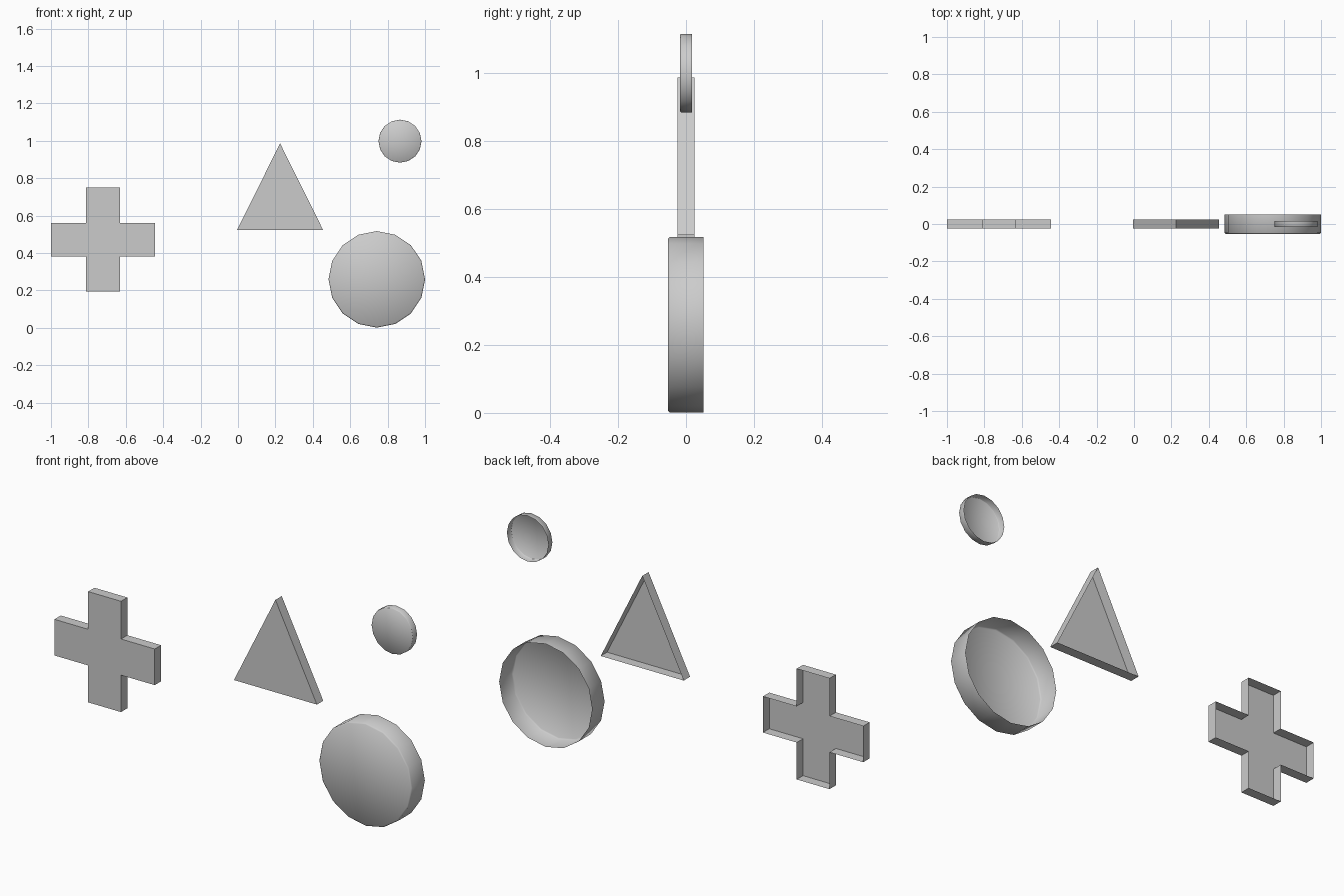
import bpy, bmesh, math

if "Cube" in bpy.data.objects:
    bpy.data.objects.remove(bpy.data.objects["Cube"])

grey = bpy.data.materials.new("plain grey")
grey.diffuse_color = (0.6, 0.6, 0.6, 1)
grey.use_nodes = True
grey.node_tree.nodes["Principled BSDF"].inputs["Base Color"].default_value = grey.diffuse_color


def finish(name, bm, smooth):
    bmesh.ops.recalc_face_normals(bm, faces=bm.faces)
    # open shells: make sure the front cap looks towards -y
    cap = min(bm.faces, key=lambda f: f.calc_center_median().y)
    cap.normal_update()
    if cap.normal.y > 0:
        bmesh.ops.reverse_faces(bm, faces=bm.faces)
    for f in bm.faces:
        f.smooth = smooth
    me = bpy.data.meshes.new(name)
    bm.to_mesh(me)
    bm.free()
    me.materials.append(grey)
    bpy.context.collection.objects.link(bpy.data.objects.new(name, me))


def bridge(bm, a, b):
    for i in range(len(a)):
        j = (i + 1) % len(a)
        bm.faces.new((a[i], a[j], b[j], b[i]))


def flat_shell(name, outline, depth):
    """Front plate with side walls, open at the back."""
    bm = bmesh.new()
    front = [bm.verts.new((x, -depth, z)) for x, z in outline]
    back = [bm.verts.new((x, depth, z)) for x, z in outline]
    bm.faces.new(front)
    bridge(bm, front, back)
    finish(name, bm, False)


def round_shell(name, cx, cz, r, y0, y1, chamfer, sides=16):
    """Smooth disc with a chamfered front rim, open at the back."""
    bm = bmesh.new()
    rings = []
    for rad, y in ((r - chamfer, y0), (r, y0 + chamfer), (r, y1)):
        rings.append([bm.verts.new((cx + rad * math.cos(2 * math.pi * i / sides), y,
                                    cz + rad * math.sin(2 * math.pi * i / sides)))
                      for i in range(sides)])
    centre = bm.verts.new((cx, y0, cz))
    for i in range(sides):
        bm.faces.new((centre, rings[0][i], rings[0][(i + 1) % sides]))
    bridge(bm, rings[0], rings[1])
    bridge(bm, rings[1], rings[2])
    finish(name, bm, True)


# cross-shaped pad
x0, x1, x2, x3 = -1.0, -0.813, -0.631, -0.444
z0, z1, z2, z3 = 0.195, 0.38, 0.561, 0.75
flat_shell("cross_pad", [(x1, z0), (x2, z0), (x2, z1), (x3, z1), (x3, z2), (x2, z2),
                         (x2, z3), (x1, z3), (x1, z2), (x0, z2), (x0, z1), (x1, z1)], 0.025)

# triangle
flat_shell("triangle_button", [(-0.005, 0.523), (0.455, 0.523), (0.225, 0.986)], 0.025)

# round buttons
round_shell("large_round_button", 0.742, 0.259, 0.258, -0.053, 0.051, 0.006)
round_shell("small_round_button", 0.866, 0.998, 0.115, -0.017, 0.017, 0.002)
